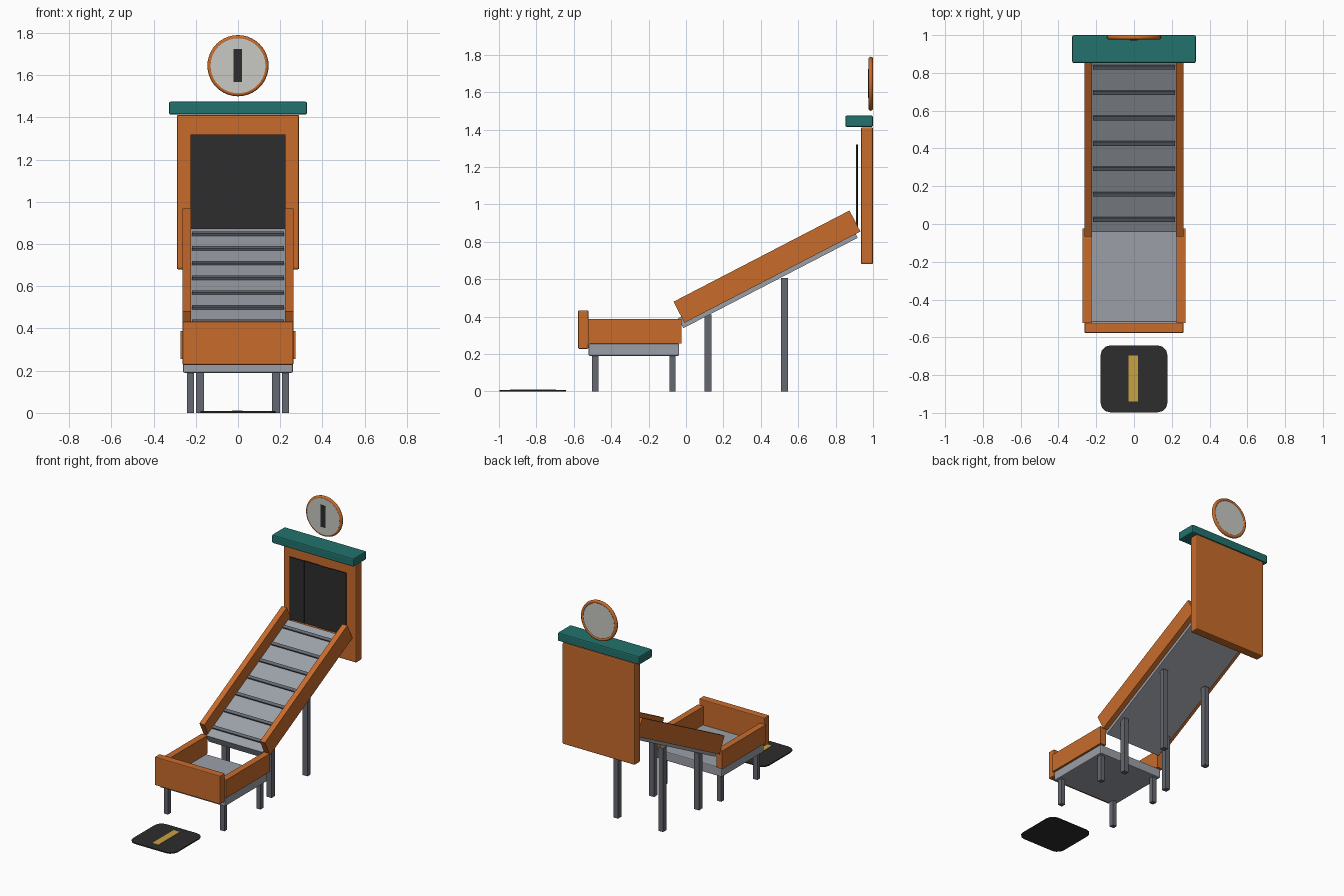
import bpy, bmesh, math
from mathutils import Matrix, Vector

if "Cube" in bpy.data.objects:
    bpy.data.objects.remove(bpy.data.objects["Cube"])


def material(name, r, g, b):
    m = bpy.data.materials.new(name)
    m.diffuse_color = (r, g, b, 1)
    m.use_nodes = True
    m.node_tree.nodes["Principled BSDF"].inputs["Base Color"].default_value = m.diffuse_color
    return m


ORANGE = material("orange", 0.58, 0.148, 0.024)
TEAL = material("teal", 0.016, 0.17, 0.155)
STEEL = material("light steel", 0.33, 0.35, 0.39)
LEG = material("dark steel", 0.13, 0.14, 0.165)
BLACK = material("black rubber", 0.026, 0.026, 0.026)
WHITE = material("sign white", 0.58, 0.58, 0.55)
GOLD = material("gold", 0.58, 0.36, 0.055)

SLOPE = math.radians(27.4)


def finish(name, bm, mat):
    me = bpy.data.meshes.new(name)
    bm.to_mesh(me)
    bm.free()
    me.materials.append(mat)
    ob = bpy.data.objects.new(name, me)
    bpy.context.collection.objects.link(ob)
    return ob


def box(name, x, y, z, mat, bevel=0.0, tilt=0.0):
    """Box from (min, max) ranges, tilted about its own centre."""
    ranges = (x, y, z)
    centre = Vector([(a + b) / 2 for a, b in ranges])
    size = [b - a for a, b in ranges]
    bm = bmesh.new()
    bmesh.ops.create_cube(bm, size=1)
    bmesh.ops.scale(bm, vec=size, verts=bm.verts)
    if bevel:
        bmesh.ops.bevel(bm, geom=bm.edges[:], offset=bevel, segments=2,
                        profile=0.5, affect='EDGES')
    bm.transform(Matrix.Translation(centre) @ Matrix.Rotation(tilt, 4, 'X'))
    return finish(name, bm, mat)


def mirrored(name, x, y, z, mat, **kw):
    box(name + "_right", x, y, z, mat, **kw)
    box(name + "_left", (-x[1], -x[0]), y, z, mat, **kw)


def around(c, size):
    return (c - size / 2, c + size / 2)


# wall panel with cap
box("back_panel", (-0.29, 0.29), (0.935, 1.0), (0.68, 1.412), ORANGE, 0.008)
box("top_cap", (-0.327, 0.327), (0.852, 1.0), (1.414, 1.475), TEAL, 0.008)

# curtain of four overlapping strips
for i in range(4):
    y = 0.909 + 0.004 * (i % 2)
    box(f"curtain_strip_{i + 1}", around((i - 1.5) * 0.111, 0.117),
        (y, y + 0.006), (0.87, 1.32), BLACK)

# sloping ramp: bed, side rails and cross bars
box("ramp_bed", (-0.225, 0.225), around(0.438, 1.05), around(0.606, 0.06),
    STEEL, tilt=SLOPE)
mirrored("ramp_rail", (0.222, 0.262), around(0.433, 1.06), around(0.667, 0.127),
         ORANGE, tilt=SLOPE)
for i in range(7):
    y = 0.025 + 0.1343 * i
    z = 0.877 + math.tan(SLOPE) * (y - 0.89)
    box(f"cross_bar_{i + 1}", (-0.218, 0.218), around(y, 0.022),
        around(z, 0.018), LEG, tilt=SLOPE)

# catch tray
box("tray_base", (-0.26, 0.26), (-0.52, -0.037), (0.19, 0.256), STEEL, 0.006)
mirrored("tray_side", (0.225, 0.272), (-0.525, -0.025), (0.256, 0.387), ORANGE)
box("tray_front", (-0.262, 0.262), (-0.577, -0.522), (0.228, 0.433), ORANGE, 0.005)

# legs
for label, y in (("front", -0.485), ("rear", -0.073)):
    mirrored(f"tray_{label}_leg", (0.209, 0.242), around(y, 0.033), (0, 0.195), LEG)
for label, y, top in (("low", 0.117, 0.41), ("high", 0.527, 0.605)):
    mirrored(f"ramp_{label}_leg", (0.161, 0.199), around(y, 0.038), (0, top), LEG)

# round sign: disc, rim and a plain bar mark
upright = Matrix.Rotation(math.pi / 2, 4, 'X')
bm = bmesh.new()
bmesh.ops.create_cone(bm, cap_ends=True, segments=40, radius1=0.13, radius2=0.13,
                      depth=0.02)
bm.transform(Matrix.Translation((0, 0.986, 1.645)) @ upright)
finish("sign_disc", bm, WHITE)
bpy.ops.mesh.primitive_torus_add(location=(0, 0.988, 1.645), major_radius=0.133,
                                 minor_radius=0.012, major_segments=40,
                                 minor_segments=10, rotation=(math.pi / 2, 0, 0))
rim = bpy.context.object
rim.name = "sign_rim"
rim.data.materials.append(ORANGE)
bpy.ops.object.shade_smooth_by_angle(angle=math.radians(50))
box("sign_bar", (-0.022, 0.018), (0.972, 0.977), (1.568, 1.725), BLACK)

# floor mat with rounded corners and a plain bar mark
bm = bmesh.new()
bmesh.ops.create_cube(bm, size=1)
bmesh.ops.scale(bm, vec=(0.356, 0.356, 0.008), verts=bm.verts)
corners = [e for e in bm.edges if abs(e.verts[0].co.z - e.verts[1].co.z) > 0.001]
bmesh.ops.bevel(bm, geom=corners, offset=0.055, segments=3, profile=0.5,
                affect='EDGES')
bm.transform(Matrix.Translation((0, -0.82, 0.004)))
finish("floor_mat", bm, BLACK)
box("mat_bar", (-0.028, 0.022), (-0.94, -0.695), (0.007, 0.011), GOLD)
